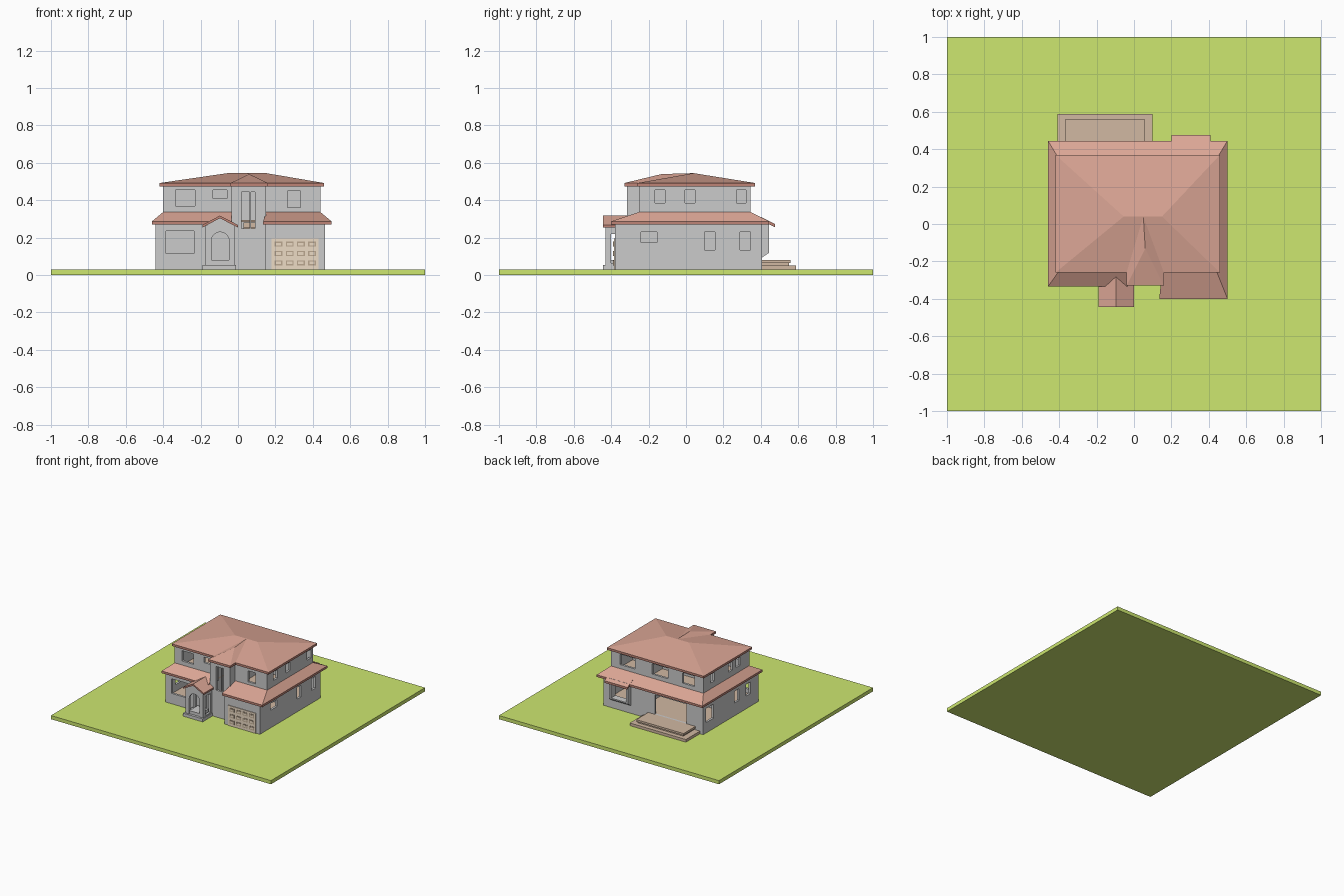
import bpy, bmesh, math

if "Cube" in bpy.data.objects:
    bpy.data.objects.remove(bpy.data.objects["Cube"])

def material(name, rgb):
    m = bpy.data.materials.new(name)
    m.diffuse_color = (*rgb, 1)
    m.use_nodes = True
    m.node_tree.nodes["Principled BSDF"].inputs["Base Color"].default_value = m.diffuse_color
    return m

GRASS = material("grass", (0.61, 0.80, 0.16))
TILE = material("roof_tile", (0.71, 0.38, 0.30))
FASCIA = material("fascia", (0.52, 0.23, 0.18))
WOOD = material("wood", (0.64, 0.48, 0.36))
TAN = material("garage_tan", (0.84, 0.71, 0.56))
BROWN = material("frame_brown", (0.50, 0.39, 0.28))

def finish(name, bm, *mats):
    me = bpy.data.meshes.new(name)
    bm.to_mesh(me)
    bm.free()
    ob = bpy.data.objects.new(name, me)
    bpy.context.collection.objects.link(ob)
    for m in mats:
        if m:
            me.materials.append(m)
    return ob

def prism(name, pts, a, b, axis="y", mat=None):
    """Extrude a 2D outline between a and b along an axis."""
    place = {"x": lambda u, v, w: (w, u, v), "y": lambda u, v, w: (u, w, v),
             "z": lambda u, v, w: (u, v, w)}[axis]
    bm = bmesh.new()
    lo = [bm.verts.new(place(u, v, a)) for u, v in pts]
    hi = [bm.verts.new(place(u, v, b)) for u, v in pts]
    bm.faces.new(lo)
    bm.faces.new(hi)
    for i in range(len(pts)):
        j = (i + 1) % len(pts)
        bm.faces.new((lo[i], lo[j], hi[j], hi[i]))
    bmesh.ops.recalc_face_normals(bm, faces=bm.faces)
    return finish(name, bm, mat)

def box(name, x0, x1, y0, y1, z0, z1, mat=None):
    return prism(name, [(x0, y0), (x1, y0), (x1, y1), (x0, y1)], z0, z1, "z", mat)

def apply_mod(ob, mod):
    bpy.context.view_layer.objects.active = ob
    bpy.ops.object.modifier_apply(modifier=mod.name)

def cut(ob, cutter):
    mod = ob.modifiers.new("cut", "BOOLEAN")
    mod.operation = "DIFFERENCE"
    mod.object = cutter
    apply_mod(ob, mod)
    bpy.data.objects.remove(cutter)

def walls(name, outline, z0, z1, thick=0.018):
    """Hollow wall ring from a counter-clockwise outline."""
    bm = bmesh.new()
    lo = [bm.verts.new((x, y, z0)) for x, y in outline]
    hi = [bm.verts.new((x, y, z1)) for x, y in outline]
    for i in range(len(outline)):
        j = (i + 1) % len(outline)
        bm.faces.new((lo[i], lo[j], hi[j], hi[i]))
    ob = finish(name, bm)
    mod = ob.modifiers.new("thick", "SOLIDIFY")
    mod.thickness, mod.offset, mod.use_even_offset = thick, -1, True
    apply_mod(ob, mod)
    return ob

def roof(name, verts, faces, thick=0.018):
    """Sloping roof skin with a darker fascia and soffit below it."""
    bm = bmesh.new()
    vs = [bm.verts.new(v) for v in verts]
    top = [bm.faces.new([vs[i] for i in f]) for f in faces]
    ext = bmesh.ops.extrude_face_region(bm, geom=top, use_keep_orig=True)["geom"]
    for v in ext:
        if isinstance(v, bmesh.types.BMVert):
            v.co.z -= thick
    for f in bm.faces:
        f.material_index = 0 if f in top else 1
    bmesh.ops.recalc_face_normals(bm, faces=bm.faces)
    return finish(name, bm, TILE, FASCIA)

def y_opening(ob, y, x0, x1, z0, z1):
    cut(ob, box("cutter", x0, x1, y - 0.04, y + 0.04, z0, z1))

def x_opening(ob, x, y0, y1, z0, z1):
    cut(ob, box("cutter", x - 0.04, x + 0.04, y0, y1, z0, z1))

# Lawn
box("lawn", -1, 1, -1, 1, 0, 0.03, GRASS)

# Ground storey walls and openings
ground = walls("ground_walls", [(-0.44, -0.315), (0.145, -0.315), (0.145, -0.38), (0.465, -0.38),
                                (0.465, 0.405), (-0.44, 0.405)], 0.03, 0.285)
y_opening(ground, -0.315, -0.385, -0.235, 0.115, 0.235)
y_opening(ground, 0.405, -0.29, 0.0, 0.08, 0.24)
y_opening(ground, 0.405, 0.235, 0.37, 0.13, 0.245)
for y0, y1, z0 in [(-0.24, -0.155, 0.175), (0.10, 0.155, 0.135), (0.29, 0.345, 0.135)]:
    x_opening(ground, 0.465, y0, y1, z0, 0.23)
for y0, y1, z0 in [(0.27, 0.37, 0.115), (-0.06, 0.0, 0.135), (-0.21, -0.15, 0.135)]:
    x_opening(ground, -0.44, y0, y1, z0, 0.23)

# Upper storey walls with projecting stair tower
upper = walls("upper_walls", [(-0.40, -0.25), (-0.035, -0.25), (-0.035, -0.315), (0.15, -0.315),
                              (0.15, -0.25), (0.44, -0.25), (0.44, 0.345), (-0.40, 0.345)], 0.285, 0.482)
y_opening(upper, -0.25, -0.335, -0.23, 0.37, 0.455)
y_opening(upper, -0.25, -0.135, -0.06, 0.41, 0.455)
y_opening(upper, -0.25, 0.265, 0.335, 0.36, 0.45)
for x0, x1 in [(0.222, 0.358), (-0.078, 0.067), (-0.32, -0.21)]:
    y_opening(upper, 0.345, x0, x1, 0.37, 0.455)
for y0 in (-0.165, -0.005, 0.27):
    x_opening(upper, 0.44, y0, y0 + 0.052, 0.385, 0.455)
for y0 in (-0.13, -0.03, 0.2):
    x_opening(upper, -0.40, y0, y0 + 0.052, 0.385, 0.455)
for ob in (ground, upper):
    y_opening(ob, -0.315, 0.02, 0.09, 0.25, 0.445)

# Interior floors, partitions and stair
box("ground_floor", -0.425, 0.45, -0.30, 0.39, 0.03, 0.08, WOOD)
box("upper_floor_left", -0.385, -0.035, -0.235, 0.33, 0.285, 0.295, WOOD)
box("upper_floor_middle", -0.035, 0.15, -0.08, 0.33, 0.285, 0.295, WOOD)
box("upper_floor_right", 0.15, 0.425, -0.235, 0.33, 0.285, 0.295, WOOD)
box("ground_cross_wall", -0.425, 0.45, 0.06, 0.072, 0.08, 0.285)
box("upper_cross_wall", -0.385, 0.425, 0.08, 0.092, 0.295, 0.48)
for side, x in (("left", -0.047), ("right", 0.15)):
    box(f"ground_partition_{side}", x, x + 0.012, -0.30, 0.06, 0.08, 0.285)
    box(f"upper_partition_{side}", x, x + 0.012, -0.235, 0.08, 0.295, 0.48)
box("upper_partition_back", 0.15, 0.162, 0.09, 0.33, 0.295, 0.48)
box("ground_partition_back", 0.15, 0.162, 0.07, 0.39, 0.08, 0.285)
for i in range(8):
    y = -0.24 + 0.02 * i
    box(f"stair_step_{i + 1}", 0.03, 0.12, y, y + 0.02, 0.08, 0.105 + 0.025 * i, WOOD)
box("tower_window_mullion", 0.062, 0.07, -0.312, -0.302, 0.25, 0.445)

# Rear bay window with sloping underside
bay = prism("rear_bay", [(0.40, 0.09), (0.445, 0.12), (0.445, 0.29), (0.40, 0.29)], 0.215, 0.39, "x")
y_opening(bay, 0.425, 0.235, 0.37, 0.13, 0.245)

# Lower skirt roof
e, t = 0.287, 0.337
roof("lower_roof",
     [(-0.46, -0.335, e), (-0.035, -0.335, e), (-0.035, -0.25, t), (-0.40, -0.25, t),
      (-0.46, 0.445, e), (-0.40, 0.345, t), (0.5, 0.445, e), (0.44, 0.345, t),
      (0.5, -0.40, e), (0.44, -0.25, t), (0.135, -0.40, e), (0.15, -0.25, t)],
     [(0, 1, 2, 3), (4, 0, 3, 5), (6, 4, 5, 7), (8, 6, 7, 9), (10, 8, 9, 11)])
roof("bay_roof", [(0.2, 0.475, 0.274), (0.41, 0.475, 0.274), (0.41, 0.40, 0.3115), (0.2, 0.40, 0.3115)],
     [(1, 0, 3, 2)])

# Upper hip roof and tower hip
e, t = 0.492, 0.545
roof("upper_roof",
     [(-0.42, -0.26, e), (0.46, -0.26, e), (0.46, 0.37, e), (-0.42, 0.37, e), (-0.055, 0.04, t), (0.15, 0.04, t)],
     [(0, 1, 5, 4), (1, 2, 5), (2, 3, 4, 5), (3, 0, 4)])
roof("tower_roof",
     [(-0.04, -0.33, e), (0.16, -0.33, e), (0.16, -0.26, e), (-0.04, -0.26, e), (0.06, -0.13, 0.54), (0.05, 0.04, t)],
     [(0, 1, 4), (1, 2, 4), (2, 5, 4), (3, 0, 4), (5, 3, 4)])

# Entrance porch: gabled block, hollowed, with front arch and side openings
porch = prism("porch_walls", [(-0.175, 0.03), (-0.015, 0.03), (-0.015, 0.262), (-0.095, 0.305), (-0.175, 0.262)],
              -0.43, -0.312)
cut(porch, box("cutter", -0.158, -0.032, -0.413, -0.30, 0.0, 0.235))
arch = [(-0.143, 0.0), (-0.047, 0.0)]
arch += [(-0.095 + 0.048 * math.cos(a), 0.18 + 0.05 * math.sin(a))
         for a in (math.pi * k / 12 for k in range(13))]
cut(porch, prism("cutter", arch, -0.46, -0.40))
cut(porch, box("cutter", -0.2, 0.02, -0.40, -0.335, 0.065, 0.22))
roof("porch_roof",
     [(-0.19, -0.445, 0.268), (-0.097, -0.445, 0.318), (0.0, -0.445, 0.268),
      (0.0, -0.315, 0.268), (-0.097, -0.27, 0.318), (-0.19, -0.315, 0.268)],
     [(0, 1, 4, 5), (1, 2, 3, 4)], 0.014)
box("porch_lower_step", -0.19, -0.01, -0.445, -0.315, 0.03, 0.055)
box("porch_upper_step", -0.145, -0.045, -0.425, -0.315, 0.055, 0.08)
box("front_door", -0.13, -0.06, -0.321, -0.31, 0.08, 0.215)

# Garage door with a grid of small framed panes
box("garage_door", 0.18, 0.43, -0.385, -0.37, 0.03, 0.195, TAN)
for r in range(3):
    for c in range(4):
        x, z = 0.217 + 0.0595 * c, 0.065 + 0.05 * r
        box(f"garage_frame_{r}_{c}", x - 0.021, x + 0.021, -0.389, -0.38, z - 0.0135, z + 0.0135, BROWN)
        box(f"garage_pane_{r}_{c}", x - 0.014, x + 0.014, -0.3905, -0.38, z - 0.007, z + 0.007, TAN)

# Rear timber deck in two levels
box("deck_lower", -0.41, 0.10, 0.40, 0.587, 0.03, 0.052, WOOD)
box("deck_riser", -0.36, 0.05, 0.40, 0.55, 0.052, 0.066, WOOD)
box("deck_upper", -0.37, 0.06, 0.40, 0.56, 0.064, 0.08, WOOD)
